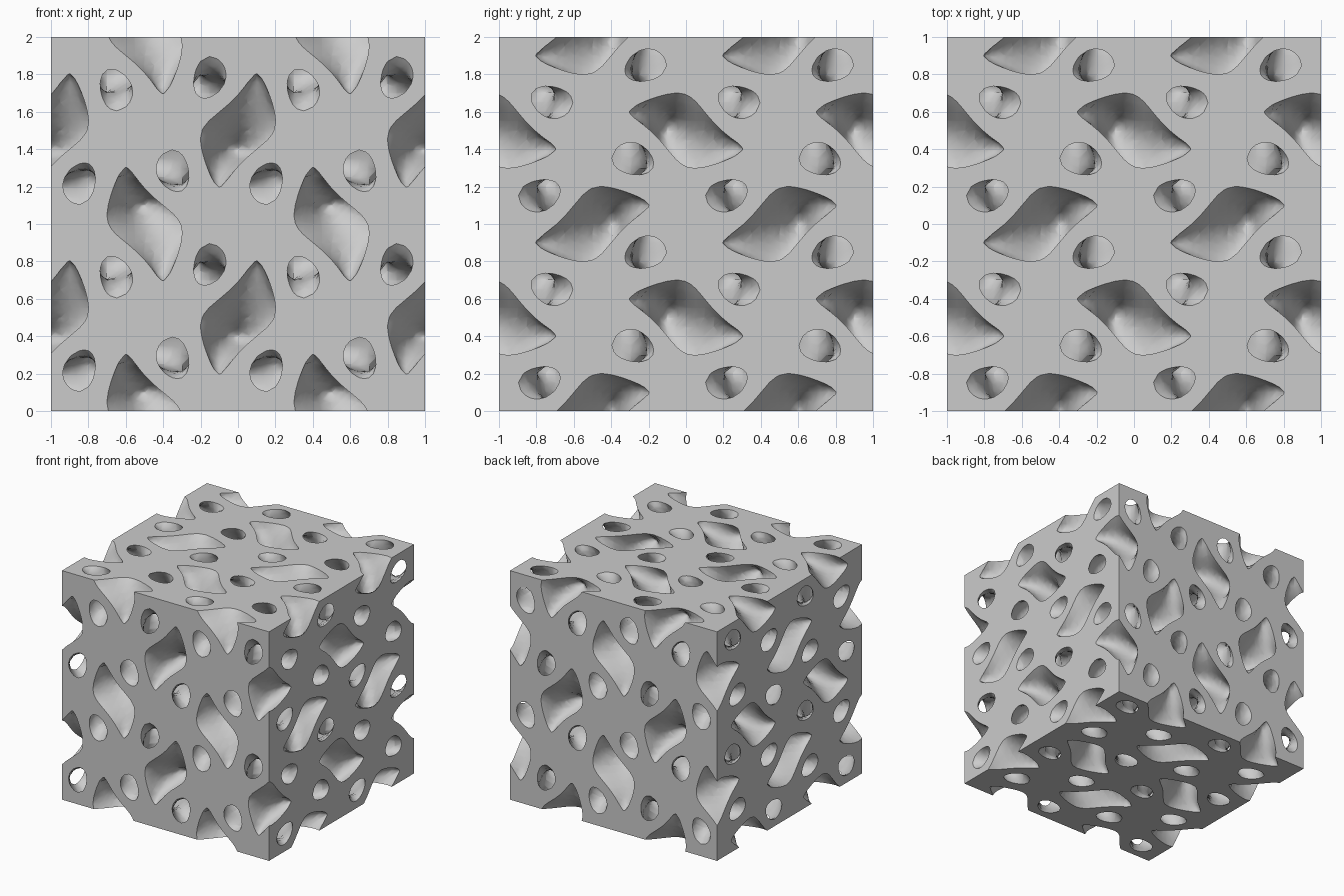
import bpy
import math
from mathutils import Vector

STEPS = 20            # samples along one repeat of the pattern
REPEATS = 2           # repeats along each side of the block
TUNNEL_LEVEL = 0.66   # above this the block is hollowed by tunnels
POCKET_LEVEL = 0.79   # below minus this it is hollowed by pockets

cube = bpy.data.objects.get("Cube")
if cube:
    bpy.data.objects.remove(cube, do_unlink=True)


# Periodic field that shapes the lattice, repeating every unit
def field(p):
    angles = [math.tau * v for v in p]
    s = [math.sin(a) for a in angles]
    c = [math.cos(a) for a in angles]
    s2 = [2 * i * j for i, j in zip(s, c)]
    c2 = [1 - 2 * i * i for i in s]
    twist = s[0] * s2[1] * c[2] + s[1] * s2[2] * c[0] + s[2] * s2[0] * c[1]
    pairs = c2[0] * c2[1] + c2[1] * c2[2] + c2[2] * c2[0]
    return twist + 0.94 * c[0] * c[1] * c[2] - 0.4 * sum(c2) - 0.1 * pairs


# Each hollow is where its function is positive
def tunnel(p):
    return field(p) - TUNNEL_LEVEL


def pocket(p):
    return -POCKET_LEVEL - field(p)


crossings = {}


def crossing(p, q, hollow):
    """Point where the hollow's wall cuts the segment p-q."""
    if q < p:
        p, q = q, p
    key = (p, q, hollow)
    if key not in crossings:
        a, b = Vector(p), Vector(q)
        rising = hollow(q) > 0
        for _ in range(10):
            mid = (a + b) / 2
            if (hollow(mid) > 0) == rising:
                b = mid
            else:
                a = mid
        crossings[key] = tuple((a + b) / 2)
    return crossings[key]


def grid_point(i):
    return tuple(v / STEPS for v in i)


def moved(i, *axes):
    return tuple(v + axes.count(k) for k, v in enumerate(i))


def mean(points):
    return sum((Vector(p) for p in points), Vector()) / len(points)


# Curved walls of one repeat, found tetrahedron by tetrahedron
def wall_faces(hollow):
    span = range(STEPS + 1)
    value = {}
    for i in span:
        for j in span:
            for k in span:
                value[i, j, k] = hollow(grid_point((i, j, k)))
    faces = []
    for o in value:
        if max(o) == STEPS:
            continue
        far = moved(o, 0, 1, 2)
        for a in range(3):
            for b in range(3):
                if a == b:
                    continue
                tet = (o, moved(o, a), moved(o, a, b), far)
                solid = [grid_point(t) for t in tet if value[t] <= 0]
                empty = [grid_point(t) for t in tet if value[t] > 0]
                if not solid or not empty:
                    continue
                if len(solid) == 2:
                    pairs = [(solid[0], empty[0]), (solid[0], empty[1]),
                             (solid[1], empty[1]), (solid[1], empty[0])]
                else:
                    pairs = [(p, q) for p in solid for q in empty]
                face = [crossing(p, q, hollow) for p, q in pairs]
                v = [Vector(p) for p in face]
                normal = (v[1] - v[0]).cross(v[2] - v[0])
                if len(v) == 4:
                    normal += (v[2] - v[0]).cross(v[3] - v[0])
                if normal.dot(mean(empty) - mean(solid)) < 0:
                    face.reverse()
                faces.append(face)
    return faces


# Keep the solid part of a flat polygon
def clip(poly, hollow):
    signs = [hollow(p) > 0 for p in poly]
    kept = []
    for n, p in enumerate(poly):
        m = (n + 1) % len(poly)
        if not signs[n]:
            kept.append(p)
        if signs[n] != signs[m]:
            kept.append(crossing(p, poly[m], hollow))
    return kept


# Flat outer sides of the block, pierced by the hollows
def side_faces():
    faces = []
    size = STEPS * REPEATS
    for axis in range(3):
        b, c = (axis + 1) % 3, (axis + 2) % 3
        for level in (0, size):
            for i in range(size):
                for j in range(size):
                    o = [level] * 3
                    o[b], o[c] = i, j
                    o = tuple(o)
                    far = moved(o, b, c)
                    for tri in ((o, moved(o, b), far), (o, far, moved(o, c))):
                        poly = [grid_point(t) for t in tri]
                        for hollow in (tunnel, pocket):
                            poly = clip(poly, hollow)
                        if level == 0:
                            poly.reverse()
                        faces.append(poly)
    return faces


# Weld everything into one block
verts, index, polys, smooth = [], {}, [], []


def add_face(points, offset, is_smooth):
    ids = []
    for p in points:
        key = tuple(round(v + d, 5) for v, d in zip(p, offset))
        if key not in index:
            index[key] = len(verts)
            verts.append((key[0] - 1, key[1] - 1, key[2]))
        if index[key] not in ids:
            ids.append(index[key])
    if len(ids) > 2:
        polys.append(ids)
        smooth.append(is_smooth)


tile = wall_faces(tunnel) + wall_faces(pocket)
for x in range(REPEATS):
    for y in range(REPEATS):
        for z in range(REPEATS):
            for face in tile:
                add_face(face, (x, y, z), True)
for face in side_faces():
    add_face(face, (0, 0, 0), False)

mesh = bpy.data.meshes.new("lattice_block")
mesh.from_pydata(verts, [], polys)
mesh.polygons.foreach_set("use_smooth", smooth)
mesh.update()
block = bpy.data.objects.new("lattice_block", mesh)
bpy.context.collection.objects.link(block)

# Plain grey material
grey = bpy.data.materials.new("plain_grey")
grey.use_nodes = True
colour = (0.6, 0.6, 0.6, 1.0)
grey.diffuse_color = colour
grey.node_tree.nodes["Principled BSDF"].inputs["Base Color"].default_value = colour
mesh.materials.append(grey)
